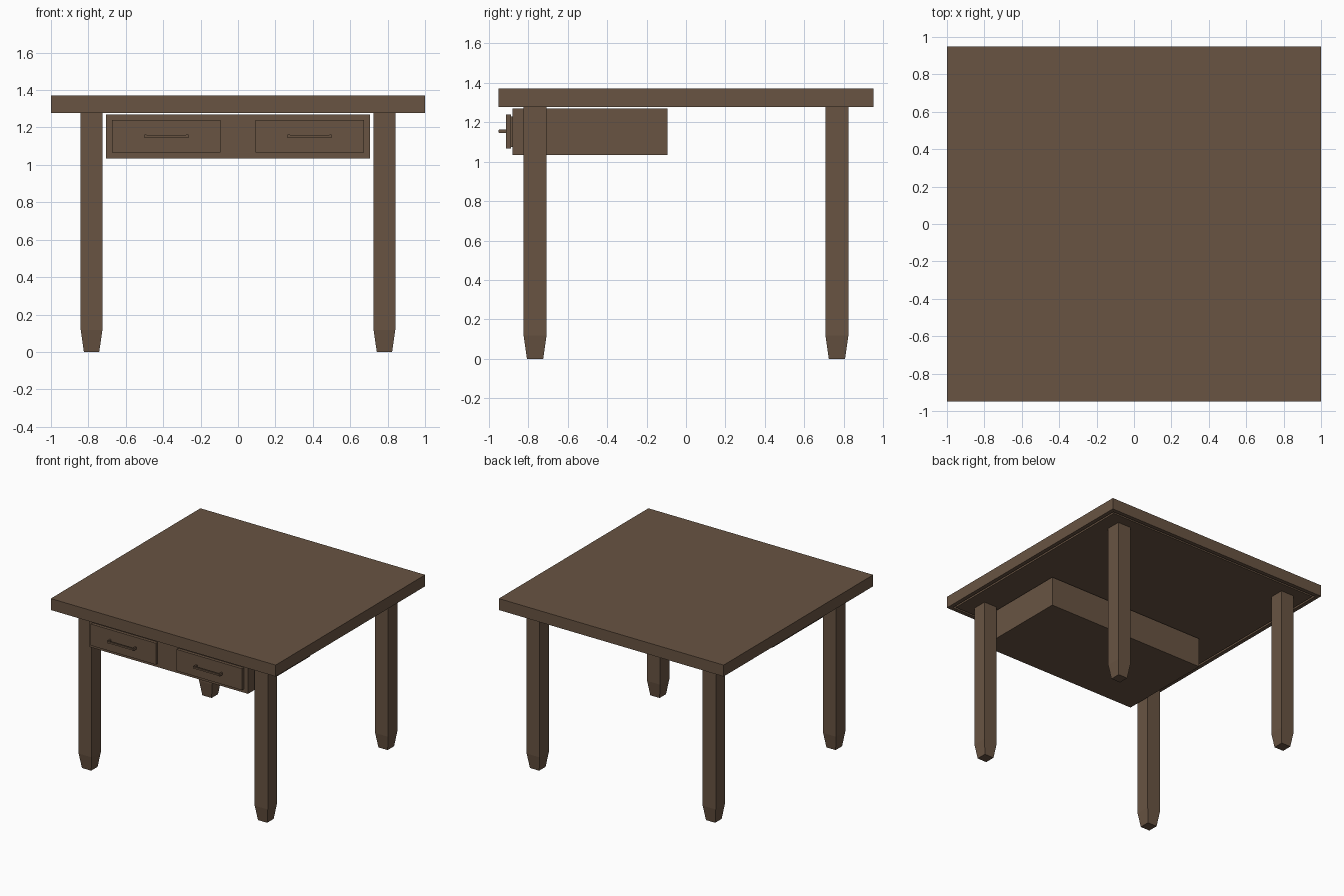
import bpy, bmesh

if "Cube" in bpy.data.objects:
    bpy.data.objects.remove(bpy.data.objects["Cube"])

wood = bpy.data.materials.new("brown wood")
wood.diffuse_color = (0.14, 0.088, 0.055, 1)
wood.use_nodes = True
wood.node_tree.nodes["Principled BSDF"].inputs["Base Color"].default_value = wood.diffuse_color


def finish(name, bm):
    bmesh.ops.recalc_face_normals(bm, faces=bm.faces)
    me = bpy.data.meshes.new(name)
    bm.to_mesh(me)
    bm.free()
    me.materials.append(wood)
    ob = bpy.data.objects.new(name, me)
    bpy.context.collection.objects.link(ob)
    return ob


def add_box(bm, x0, x1, y0, y1, z0, z1):
    vs = bmesh.ops.create_cube(bm, size=1)["verts"]
    for v in vs:
        v.co.x = x1 if v.co.x > 0 else x0
        v.co.y = y1 if v.co.y > 0 else y0
        v.co.z = z1 if v.co.z > 0 else z0
    return vs


def box(name, *dims):
    bm = bmesh.new()
    add_box(bm, *dims)
    return finish(name, bm)


# Table top, with a shallow groove running round the underside
bm = bmesh.new()
add_box(bm, -1, 1, -0.95, 0.95, 1.278, 1.37)
bm.normal_update()
under = min(bm.faces, key=lambda f: f.normal.z)
for thickness, depth in ((0.045, 0), (0.0, -0.02), (0.022, 0), (0.0, 0.02)):
    bmesh.ops.inset_individual(bm, faces=[under], thickness=thickness, depth=depth)
finish("table_top", bm)

# Four square legs with tapered feet
for sx, side in ((-1, "left"), (1, "right")):
    for sy, end in ((-1, "front"), (1, "back")):
        bm = bmesh.new()
        cx, cy = sx * 0.783, sy * 0.765
        rings = []
        for z, h in ((0, 0.041), (0.118, 0.058), (1.278, 0.058)):
            rings.append([bm.verts.new((cx + a * h, cy + b * h, z))
                          for a, b in ((-1, -1), (1, -1), (1, 1), (-1, 1))])
        for lo, hi in zip(rings, rings[1:]):
            for i in range(4):
                j = (i + 1) % 4
                bm.faces.new((lo[i], lo[j], hi[j], hi[i]))
        bm.faces.new(rings[0])
        bm.faces.new(rings[-1])
        finish(f"{end}_{side}_leg", bm)

# Drawer case hung under the front half
box("drawer_case", -0.705, 0.705, -0.88, -0.095, 1.033, 1.27)

# Two drawers with bar handles
for s, side in ((-1, "left"), (1, "right")):
    c = s * 0.383
    box(f"{side}_drawer_back", c - 0.28, c + 0.28, -0.89, -0.87, 1.075, 1.23)
    box(f"{side}_drawer_front", c - 0.29, c + 0.29, -0.912, -0.888, 1.066, 1.239)
    bm = bmesh.new()
    add_box(bm, c - 0.115, c + 0.115, -0.95, -0.936, 1.147, 1.16)
    for e in (-1, 1):
        p = c + e * 0.112
        add_box(bm, p - 0.006, p + 0.006, -0.948, -0.905, 1.144, 1.163)
    finish(f"{side}_handle", bm)
